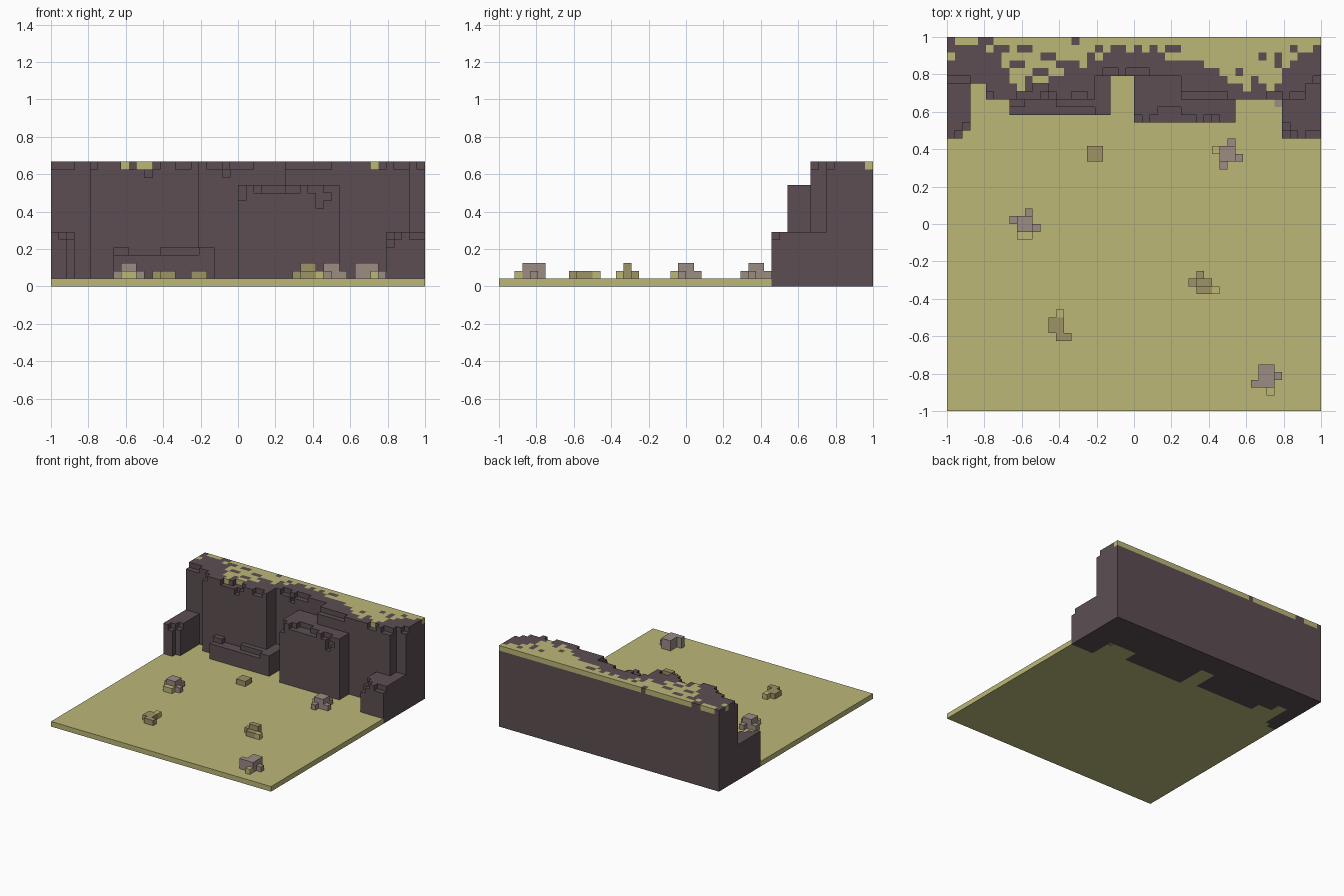
import bpy
import bmesh

if "Cube" in bpy.data.objects:
    bpy.data.objects.remove(bpy.data.objects["Cube"], do_unlink=True)

N = 48            # blocks along each side
S = 2.0 / N       # block size
TOP = 16          # cliff height in blocks


def material(name, rgb):
    m = bpy.data.materials.new(name)
    m.use_nodes = True
    m.diffuse_color = (*rgb, 1)
    m.node_tree.nodes["Principled BSDF"].inputs["Base Color"].default_value = (*rgb, 1)
    return m


GRASS = material("dry grass", (0.503, 0.474, 0.187))
CLIFF = material("dark cliff", (0.107, 0.076, 0.084))
STONE = material("pale stone", (0.332, 0.262, 0.231))
SCRUB = material("brown scrub", (0.337, 0.292, 0.133))

# Blocks are keyed (column from -x, row from the back, level)


def box(cells, c0, c1, r0, r1, z0, z1, mat):
    for c in range(c0, c1):
        for r in range(r0, r1):
            for z in range(z0, z1):
                cells[(c, r, z)] = mat


SIDES = {
    (1, 0, 0): ((1, 0, 0), (1, 1, 0), (1, 1, 1), (1, 0, 1)),
    (-1, 0, 0): ((0, 1, 0), (0, 0, 0), (0, 0, 1), (0, 1, 1)),
    (0, 1, 0): ((1, 1, 0), (0, 1, 0), (0, 1, 1), (1, 1, 1)),
    (0, -1, 0): ((0, 0, 0), (1, 0, 0), (1, 0, 1), (0, 0, 1)),
    (0, 0, 1): ((0, 0, 1), (1, 0, 1), (1, 1, 1), (0, 1, 1)),
    (0, 0, -1): ((0, 1, 0), (1, 1, 0), (1, 0, 0), (0, 0, 0)),
}


def build(name, cells, solid):
    """Make the outer faces of a block set, skipping those against other blocks."""
    mats = list(dict.fromkeys(cells.values()))
    bm = bmesh.new()
    for (c, r, z), mat in cells.items():
        for d, corners in SIDES.items():
            if (c + d[0], r + d[1], z + d[2]) in solid:
                continue
            # rows run towards -y, so reverse the winding
            f = bm.faces.new([bm.verts.new((-1 + (c + a) * S, 1 - (r + b) * S, (z + h) * S))
                              for a, b, h in reversed(corners)])
            f.material_index = mats.index(mat)
    bmesh.ops.remove_doubles(bm, verts=bm.verts[:], dist=S * 0.01)
    bmesh.ops.dissolve_limit(bm, angle_limit=0.01, verts=bm.verts[:],
                             edges=bm.edges[:], delimit={'MATERIAL'})
    bmesh.ops.triangulate(bm, faces=[f for f in bm.faces if len(f.verts) > 4])
    mesh = bpy.data.meshes.new(name)
    bm.to_mesh(mesh)
    bm.free()
    for m in mats:
        mesh.materials.append(m)
    bpy.context.collection.objects.link(bpy.data.objects.new(name, mesh))


# Cliff wall: (first column, end column, depth from the back, height)
cliff = {}
for c0, c1, depth, high in (
        (0, 5, 6, TOP), (5, 19, 8, TOP), (19, 30, 5, TOP), (30, 46, 8, TOP), (46, 48, 6, TOP),
        (0, 2, 13, 7), (2, 3, 12, 7), (8, 21, 10, 5), (24, 37, 11, 13), (43, 48, 13, 7)):
    box(cliff, c0, c1, 0, depth, 0, high, CLIFF)

# Chipped rims: (first column, end column, row, level)
for c0, c1, r, z in (
        (0, 3, 5, 15), (5, 6, 7, 15), (9, 14, 7, 15), (16, 18, 7, 15), (12, 13, 7, 14),
        (20, 22, 4, 15), (23, 26, 4, 15), (22, 23, 4, 14), (30, 36, 7, 15), (41, 43, 7, 15),
        (44, 46, 7, 15), (47, 48, 5, 15), (11, 13, 6, 15),
        (1, 2, 12, 6), (2, 3, 11, 6), (8, 19, 9, 4), (10, 14, 8, 4),
        (24, 25, 10, 12), (26, 32, 10, 12), (33, 35, 10, 12), (34, 36, 10, 11),
        (24, 25, 10, 11), (34, 35, 10, 10), (27, 30, 9, 12),
        (43, 45, 12, 6), (46, 48, 12, 6), (43, 44, 12, 5), (43, 44, 11, 6)):
    for c in range(c0, c1):
        cliff.pop((c, r, z), None)

# Grass cap: how many rows of grass each column carries, broken by bare spots
grass_rows = (0, 1, 1, 1, 0, 0, 1, 4, 6, 7, 6, 6, 6, 5, 5, 4, 4, 4, 3, 3, 2, 2, 1, 2,
              1, 2, 2, 2, 3, 3, 3, 3, 4, 4, 5, 5, 6, 6, 7, 5, 6, 7, 6, 4, 3, 2, 2, 1)
bare = {(7, 1), (9, 1), (10, 1), (12, 2), (13, 2), (8, 3), (9, 3), (11, 4), (12, 4),
        (14, 3), (15, 3), (16, 3), (16, 0), (18, 2), (19, 1), (21, 1), (26, 1), (28, 1),
        (29, 1), (32, 3), (34, 4), (37, 4), (40, 2), (42, 2), (42, 3), (44, 1), (10, 5)}
for c, rows in enumerate(grass_rows):
    for r in range(rows):
        if (c, r) not in bare and (c, r, TOP - 1) in cliff:
            cliff[(c, r, TOP - 1)] = GRASS
cliff[(0, 2, TOP - 1)] = cliff[(5, 1, TOP - 1)] = GRASS

# Ground slab in front of the cliff, with one stone block set in it
ground = {(c, r, 0): GRASS for c in range(N) for r in range(N) if (c, r, 0) not in cliff}
ground[(42, 8, 0)] = STONE

# Loose clumps: boxes of (c0, c1, r0, r1, height, material)
clumps = {
    "scrub_block": [(18, 20, 14, 16, 1, SCRUB)],
    "stone_clump_back": [(36, 37, 13, 14, 1, STONE), (35, 37, 14, 16, 2, STONE),
                         (35, 36, 16, 17, 1, STONE), (37, 38, 15, 16, 1, STONE),
                         (34, 35, 14, 15, 1, GRASS)],
    "stone_clump_side": [(10, 11, 22, 23, 1, STONE), (8, 9, 23, 24, 1, STONE),
                         (9, 11, 23, 25, 2, STONE), (11, 12, 24, 25, 1, STONE),
                         (9, 11, 25, 26, 1, GRASS)],
    "scrub_clump_tall": [(32, 33, 30, 31, 1, SCRUB), (31, 32, 31, 32, 1, SCRUB),
                         (32, 34, 31, 32, 2, SCRUB), (32, 34, 32, 33, 1, SCRUB),
                         (34, 35, 32, 33, 1, GRASS)],
    "scrub_clump_low": [(14, 15, 35, 36, 1, GRASS), (13, 15, 36, 38, 1, SCRUB),
                        (14, 16, 38, 39, 1, SCRUB)],
    "stone_clump_front": [(40, 42, 42, 45, 2, STONE), (42, 43, 43, 44, 1, STONE),
                          (39, 40, 44, 45, 2, STONE), (41, 42, 45, 46, 1, GRASS)],
}
parts = {"cliff": cliff, "ground": ground}
for name, boxes in clumps.items():
    parts[name] = {}
    for c0, c1, r0, r1, h, mat in boxes:
        box(parts[name], c0, c1, r0, r1, 1, 1 + h, mat)

solid = set().union(*parts.values())
for name, cells in parts.items():
    build(name, cells, solid)
